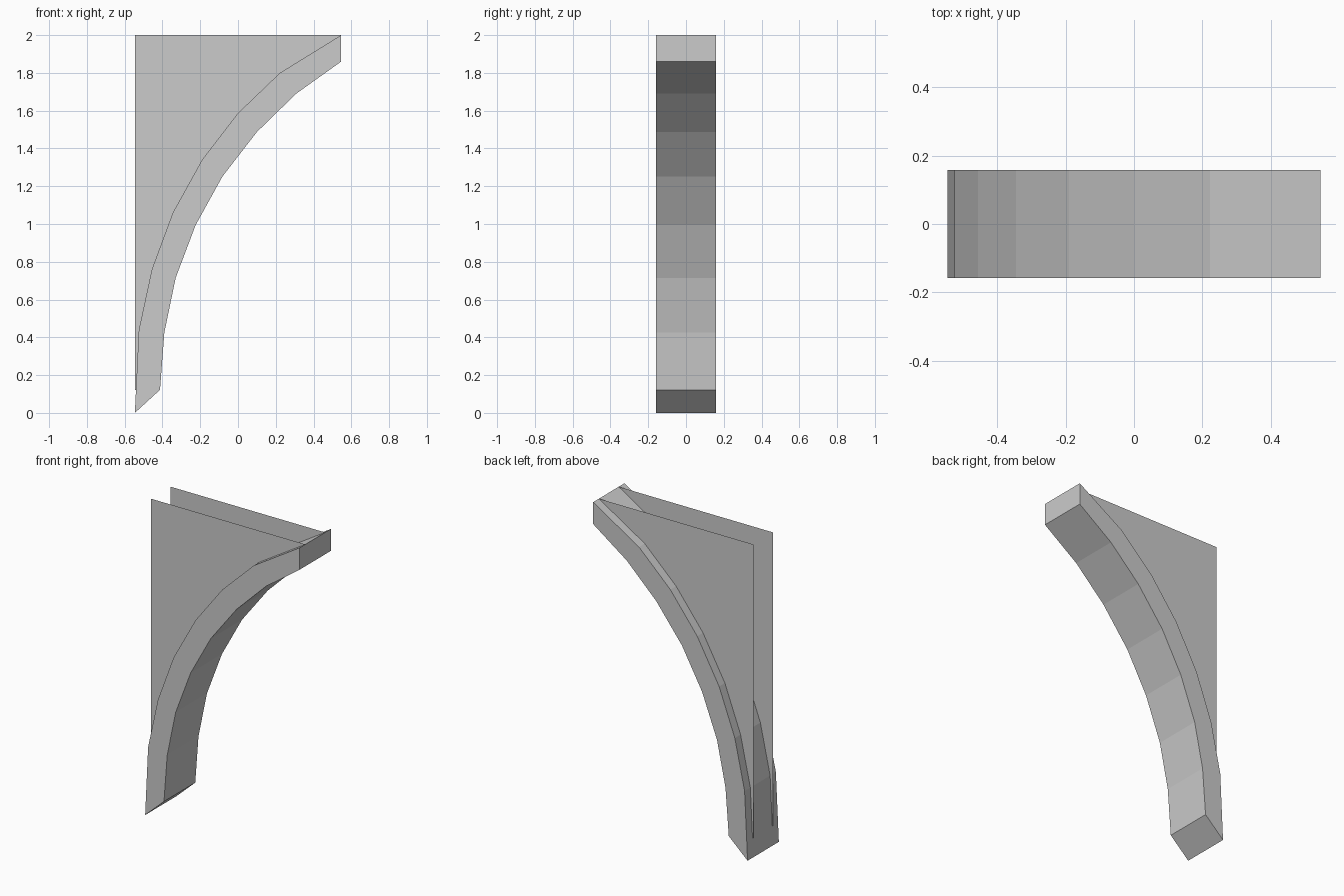
import bpy

if "Cube" in bpy.data.objects:
    bpy.data.objects.remove(bpy.data.objects["Cube"])

HALF_X, HALF_Y, PANEL_Y = 0.546, 0.158, 0.1

# Curve of the brace in the x-z plane: upper and lower edges
upper = [(-HALF_X, 0), (-0.525, 0.44), (-0.456, 0.76), (-0.345, 1.06),
         (-0.19, 1.34), (0, 1.587), (0.222, 1.80), (HALF_X, 2)]
lower = [(-0.413, 0.122), (-0.39, 0.425), (-0.33, 0.715), (-0.224, 0.995),
         (-0.082, 1.252), (0.10, 1.487), (0.308, 1.69), (HALF_X, 1.86)]


def add_object(name, verts, faces):
    mesh = bpy.data.meshes.new(name)
    mesh.from_pydata(verts, [], faces)
    mesh.update()
    obj = bpy.data.objects.new(name, mesh)
    bpy.context.collection.objects.link(obj)
    return obj


# Curved beam: one rectangular section per curve point, bridged and capped
verts = []
for (ux, uz), (lx, lz) in zip(upper, lower):
    verts += [(ux, -HALF_Y, uz), (ux, HALF_Y, uz),
              (lx, HALF_Y, lz), (lx, -HALF_Y, lz)]
faces = [(0, 1, 2, 3)]
for i in range(len(upper) - 1):
    a, b = 4 * i, 4 * i + 4
    for j in range(4):
        k = (j + 1) % 4
        faces.append((a + j, b + j, b + k, a + k))
end = 4 * (len(upper) - 1)
faces.append((end + 3, end + 2, end + 1, end))
add_object("curved_beam", verts, faces)

# Two flat spandrel sheets filling the corner above the beam
outline = [(-HALF_X, 2), (-HALF_X, 0.122), (-0.54, 0.122)] + upper[1:]
for name, y in (("front_panel", -PANEL_Y), ("back_panel", PANEL_Y)):
    order = list(range(len(outline)))
    if y > 0:
        order.reverse()
    add_object(name, [(x, y, z) for x, z in outline], [order])
